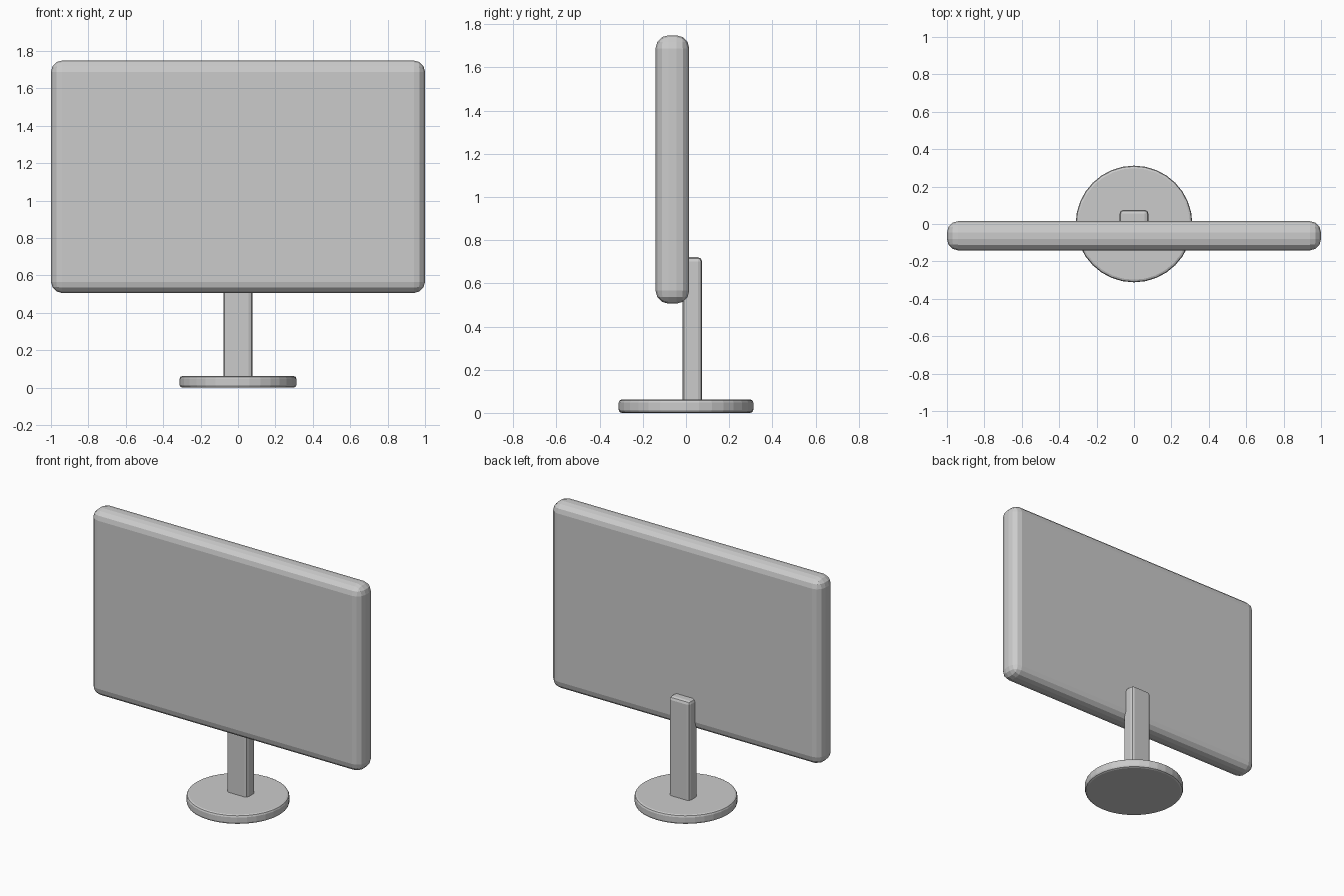
import bpy
from mathutils import Vector

if "Cube" in bpy.data.objects:
    bpy.data.objects.remove(bpy.data.objects["Cube"])


def finish(obj, name, bevel, segments):
    obj.name = name
    mod = obj.modifiers.new("rounding", 'BEVEL')
    mod.width = bevel
    mod.segments = segments
    mod.limit_method = 'ANGLE'
    mod.angle_limit = 0.7
    return obj


def rounded_box(name, low, high, bevel, segments):
    low, high = Vector(low), Vector(high)
    bpy.ops.mesh.primitive_cube_add(size=1, location=(low + high) / 2)
    obj = bpy.context.object
    obj.scale = high - low
    bpy.ops.object.transform_apply(location=False, rotation=False, scale=True)
    return finish(obj, name, bevel, segments)


# Display slab with generously rounded edges
rounded_box("screen", (-1, -0.141, 0.506), (1, 0.015, 1.749), 0.06, 3)

# Upright post behind the screen
rounded_box("stand_post", (-0.077, -0.016, 0.04), (0.077, 0.075, 0.721), 0.02, 2)

# Round foot
bpy.ops.mesh.primitive_cylinder_add(vertices=32, radius=0.312, depth=0.062,
                                    location=(0, 0, 0.031))
finish(bpy.context.object, "stand_base", 0.014, 2)
